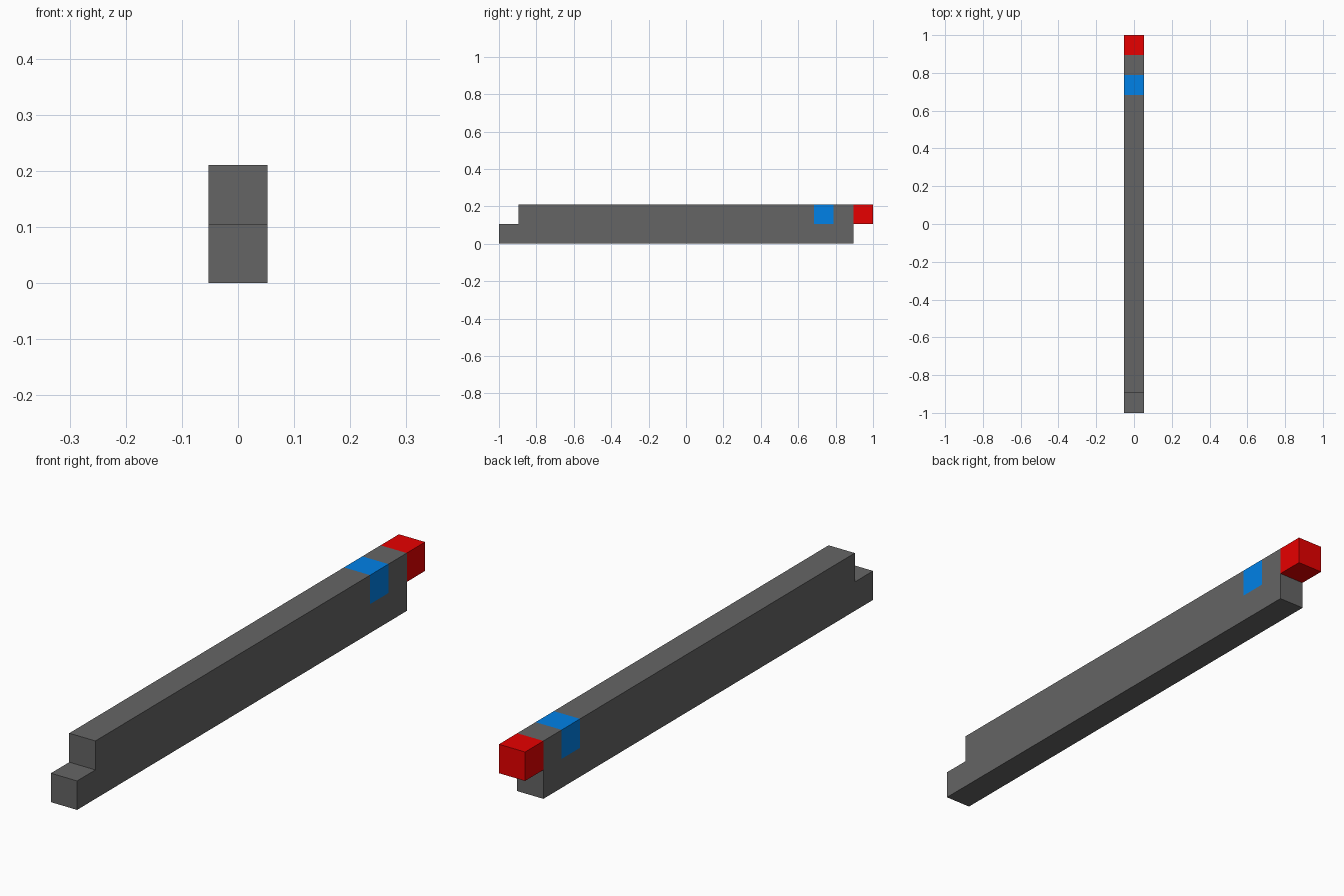
import bpy, bmesh

if "Cube" in bpy.data.objects:
    bpy.data.objects.remove(bpy.data.objects["Cube"])

U = 2 / 19          # one block: the beam is 19 blocks long, 2 high, 1 wide


def material(name, rgb):
    m = bpy.data.materials.new(name)
    m.diffuse_color = (*rgb, 1)
    m.use_nodes = True
    m.node_tree.nodes["Principled BSDF"].inputs["Base Color"].default_value = m.diffuse_color
    return m


def y_at(n):
    return -1 + n * U


bm = bmesh.new()

# Stepped side profile (block number along y, height in blocks), extruded across x
profile = [(0, 0), (18, 0), (18, 1), (19, 1), (19, 2), (1, 2), (1, 1), (0, 1)]
side = bm.faces.new([bm.verts.new((-U / 2, y_at(n), h * U)) for n, h in profile])
ext = bmesh.ops.extrude_face_region(bm, geom=[side])
moved = [g for g in ext["geom"] if isinstance(g, bmesh.types.BMVert)]
bmesh.ops.translate(bm, verts=moved, vec=(U, 0, 0))


def cut(co, no):
    bmesh.ops.bisect_plane(bm, geom=bm.verts[:] + bm.edges[:] + bm.faces[:],
                           dist=1e-5, plane_co=co, plane_no=no)


# Cut lines around the blue band and the red tip
for n in (16, 17, 18):
    cut((0, y_at(n), 0), (0, 1, 0))
cut((0, 0, U), (0, 0, 1))
bmesh.ops.recalc_face_normals(bm, faces=bm.faces[:])

# Colour by position along the beam
for f in bm.faces:
    c = f.calc_center_median()
    if c.y > y_at(18) + 0.01:
        f.material_index = 2
    elif y_at(16) + 0.01 < c.y < y_at(17) - 0.01 and c.z > U + 0.01:
        f.material_index = 1

mesh = bpy.data.meshes.new("beam")
bm.to_mesh(mesh)
bm.free()
for m in (material("dark grey", (0.13, 0.13, 0.13)),
          material("blue", (0.0, 0.22, 0.8)),
          material("red", (0.8, 0.0, 0.0))):
    mesh.materials.append(m)
bpy.context.collection.objects.link(bpy.data.objects.new("beam", mesh))
